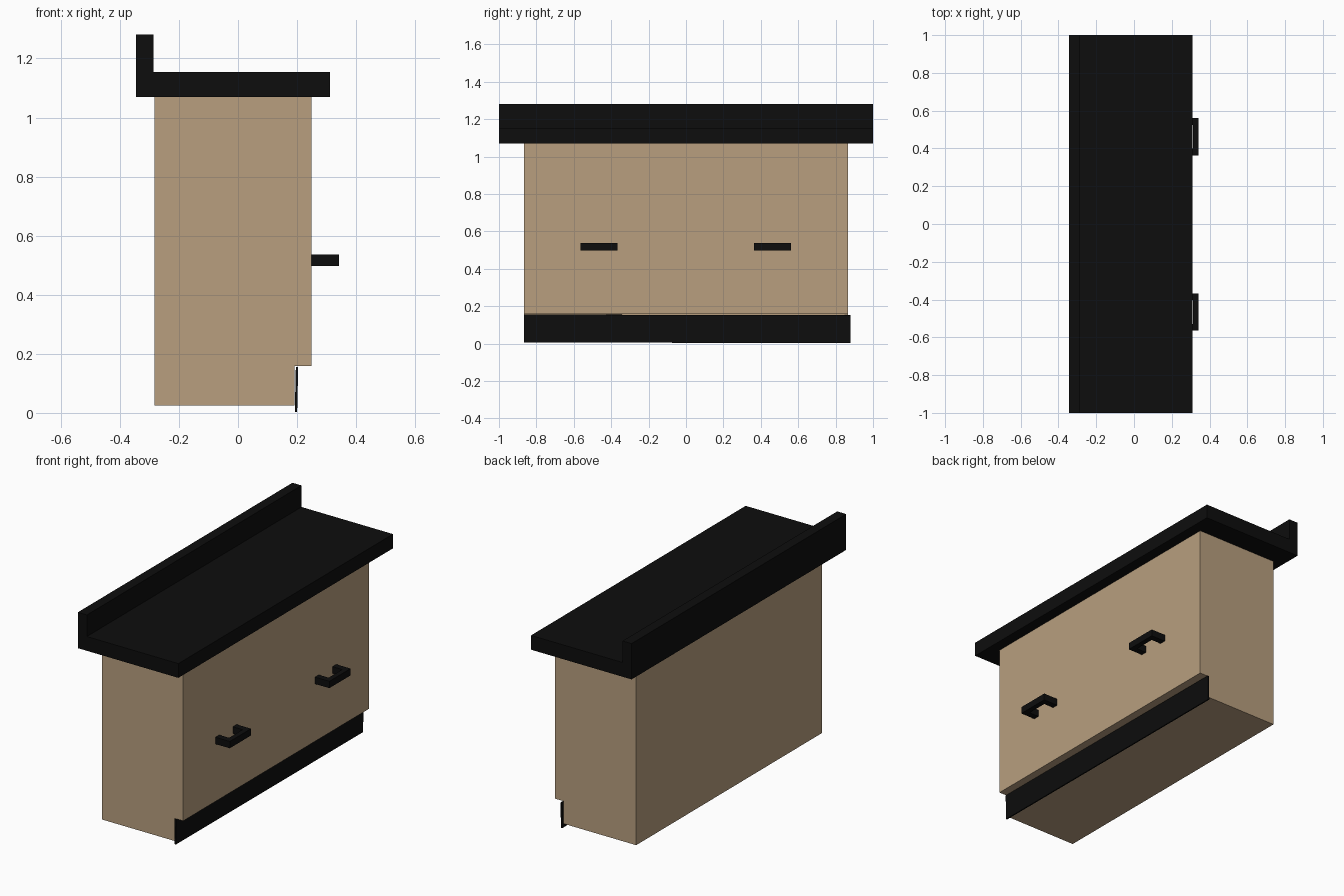
import bpy, bmesh, math

if "Cube" in bpy.data.objects:
    bpy.data.objects.remove(bpy.data.objects["Cube"])


def material(name, rgb):
    m = bpy.data.materials.new(name)
    m.diffuse_color = (*rgb, 1)
    m.use_nodes = True
    m.node_tree.nodes["Principled BSDF"].inputs["Base Color"].default_value = m.diffuse_color
    return m


TAN = material("tan_wood", (0.48, 0.345, 0.212))
BLACK = material("black", (0.004, 0.004, 0.004))


def extrude(name, points, vec, mat):
    """Closed polygon swept along vec."""
    bm = bmesh.new()
    face = bm.faces.new([bm.verts.new(p) for p in points])
    ext = bmesh.ops.extrude_face_region(bm, geom=[face])
    verts = [v for v in ext["geom"] if isinstance(v, bmesh.types.BMVert)]
    bmesh.ops.translate(bm, verts=verts, vec=vec)
    bmesh.ops.recalc_face_normals(bm, faces=bm.faces)
    mesh = bpy.data.meshes.new(name)
    bm.to_mesh(mesh)
    bm.free()
    mesh.materials.append(mat)
    ob = bpy.data.objects.new(name, mesh)
    bpy.context.collection.objects.link(ob)
    return ob


def along_y(name, xz, y0, y1, mat):
    return extrude(name, [(x, y0, z) for x, z in xz], (0, y1 - y0, 0), mat)


# Cabinet body with toe-kick notch
along_y("cabinet_body",
        [(-0.282, 0.025), (0.192, 0.025), (0.192, 0.158), (0.248, 0.158),
         (0.248, 1.069), (-0.282, 1.069)], -0.865, 0.867, TAN)

# Countertop with raised backsplash
along_y("countertop",
        [(-0.345, 1.07), (0.311, 1.07), (0.311, 1.154), (-0.286, 1.154),
         (-0.286, 1.281), (-0.345, 1.281)], -1, 1, BLACK)

# Kick board, very slightly tilted
kick = along_y("kick_board",
               [(-0.004, -0.0745), (0.004, -0.0745), (0.004, 0.0745), (-0.004, 0.0745)],
               -0.872, 0.872, BLACK)
kick.location = (0.198, 0.007, 0.079)
kick.rotation_euler = (math.radians(-0.12), math.radians(1.3), 0)

# U-shaped drawer handles
for side, yc in (("left", -0.466), ("right", 0.462)):
    h, leg, inner, outer = 0.099, 0.036, 0.312, 0.342
    outline = [(0.247, -h), (outer, -h), (outer, h), (0.247, h),
               (0.247, h - leg), (inner, h - leg), (inner, leg - h), (0.247, leg - h)]
    extrude(f"{side}_handle", [(x, yc + y, 0.497) for x, y in outline],
            (0, 0, 0.04), BLACK)
